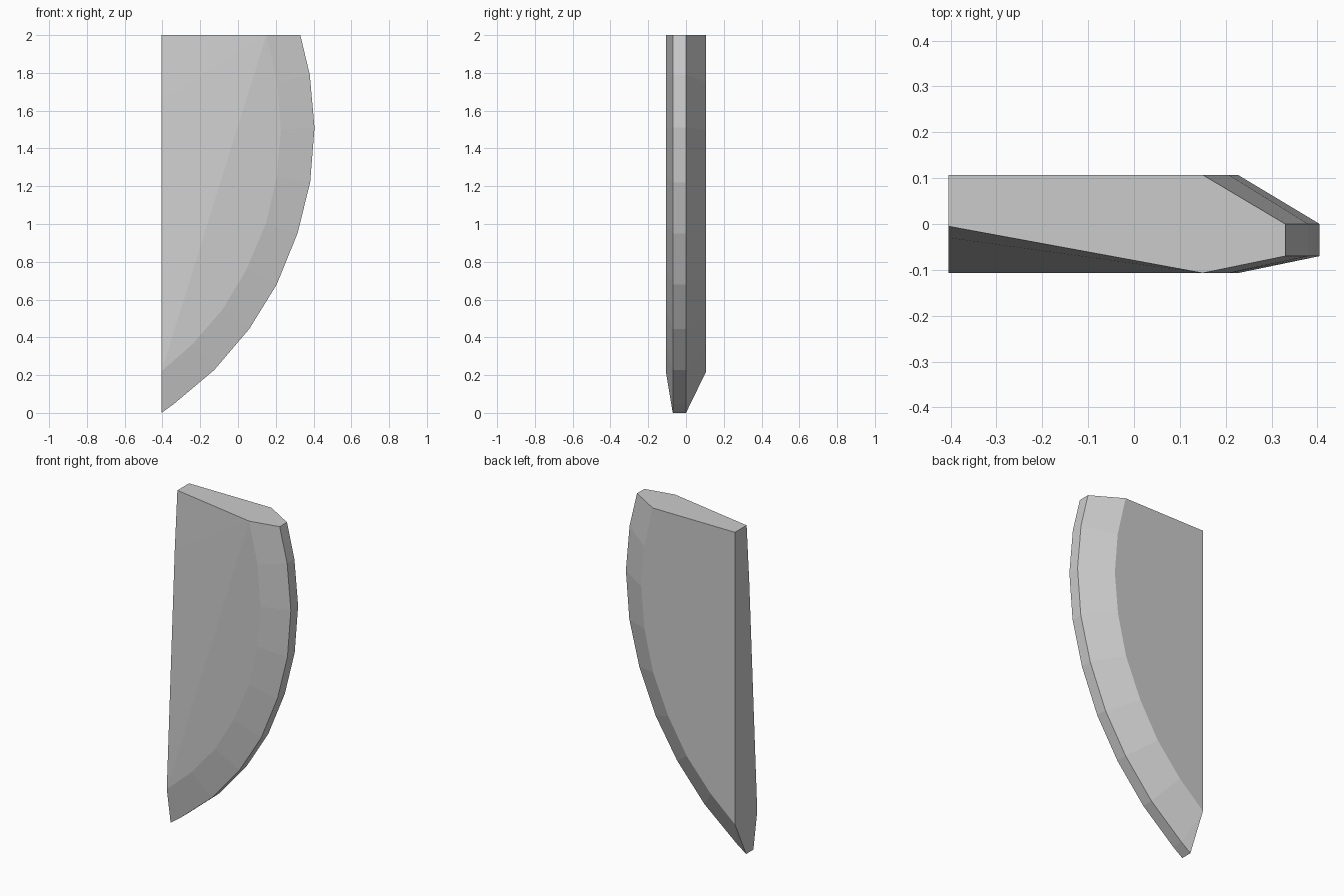
import bpy, bmesh

if "Cube" in bpy.data.objects:
    bpy.data.objects.remove(bpy.data.objects["Cube"])

# Curved edge of the half-shield as (x, z), from the top round to the bottom tip
outer = [(0.33, 2), (0.38, 1.79), (0.405, 1.51), (0.382, 1.22), (0.315, 0.95),
         (0.205, 0.68), (0.06, 0.445), (-0.125, 0.228), (-0.34, 0.047), (-0.405, 0)]
# Inner edge of the bevel; the last point is shared by two bevel faces
inner = [(0.15, 2), (0.207, 1.75), (0.227, 1.5), (0.205, 1.25), (0.147, 1.0),
         (0.045, 0.76), (-0.08, 0.55), (-0.24, 0.365), (-0.405, 0.22)]
inner.append(inner[-1])
left = -0.405

bm = bmesh.new()


def row(points, y):
    """Add one edge loop in a plane of constant y, sharing repeated points."""
    made = {}
    return [made.setdefault(p, None) or made.update({p: bm.verts.new((p[0], y, p[1]))}) or made[p]
            for p in points]


def face(verts):
    bm.faces.new(list(dict.fromkeys(verts)))


front_in, front_out = row(inner, -0.107), row(outer, -0.07)
back_out, back_in = row(outer, 0), row(inner, 0.107)
top_front = bm.verts.new((left, -0.005, 2))
mid_front = bm.verts.new((left, -0.03, 1.65))
top_back = bm.verts.new((left, 0.107, 2))

# Front bevel, rim and back bevel
rows = [front_in, front_out, back_out, back_in]
for a, b in zip(rows, rows[1:]):
    for i in range(len(outer) - 1):
        face([a[i], a[i + 1], b[i + 1], b[i]])

# Front: flat area beside the bevel and two sloping facets
face(front_in)
face([front_in[0], front_in[-1], mid_front])
face([front_in[0], mid_front, top_front])

# Back, top and straight left side
face(back_in + [top_back])
face([r[0] for r in rows] + [top_back, top_front])
face([r[-1] for r in rows] + [top_back, top_front, mid_front])

bmesh.ops.recalc_face_normals(bm, faces=bm.faces[:])
mesh = bpy.data.meshes.new("half_shield_plate")
bm.to_mesh(mesh)
bm.free()
plate = bpy.data.objects.new("half_shield_plate", mesh)
bpy.context.collection.objects.link(plate)
